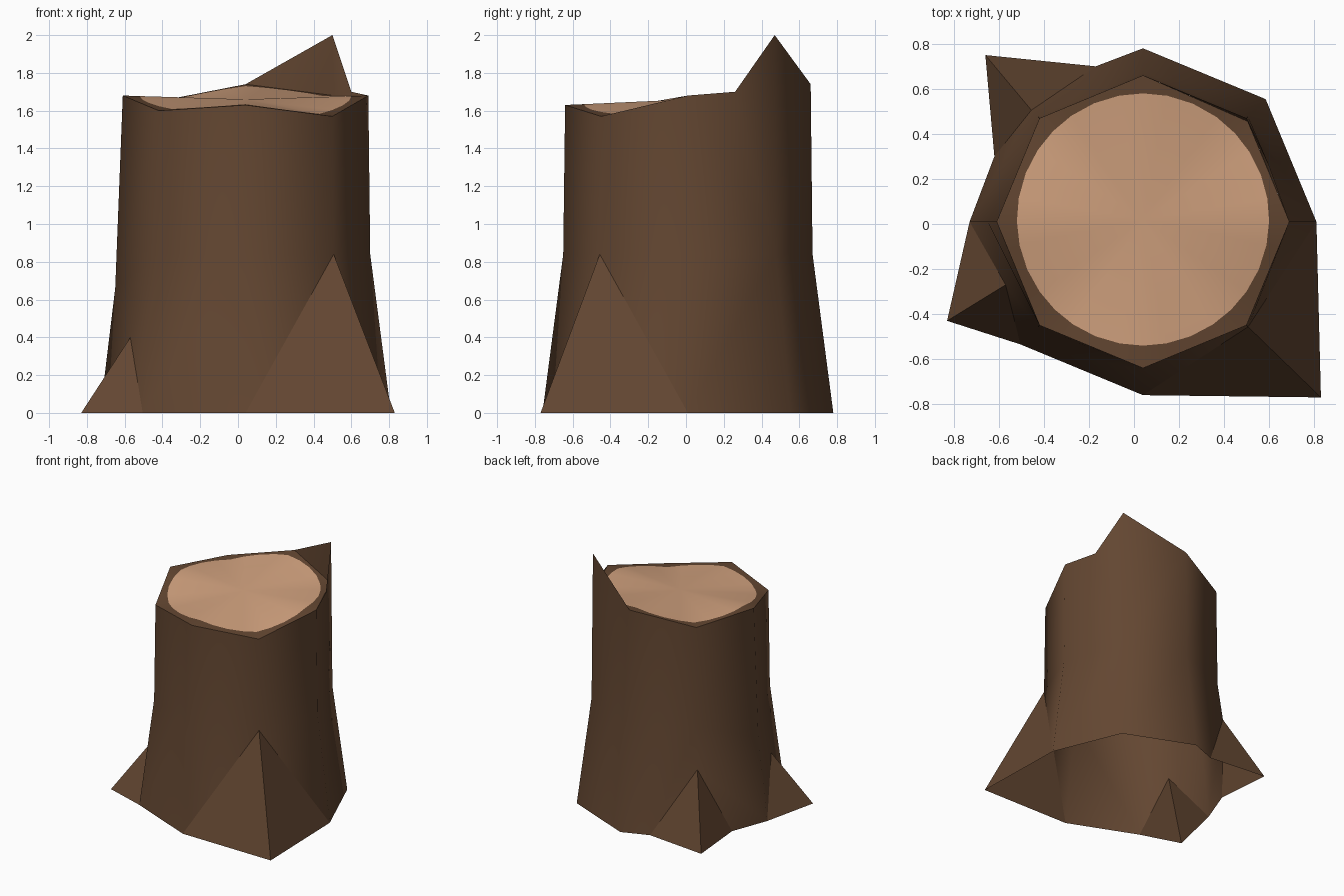
import bpy, math
from mathutils import Vector

if "Cube" in bpy.data.objects:
    bpy.data.objects.remove(bpy.data.objects["Cube"])

CX, CY = 0.04, 0.01          # trunk axis


def material(name, rgb):
    m = bpy.data.materials.new(name)
    m.diffuse_color = (*rgb, 1)
    m.use_nodes = True
    m.node_tree.nodes["Principled BSDF"].inputs["Base Color"].default_value = m.diffuse_color
    return m


bark = material("bark_brown", (0.125, 0.062, 0.031))
wood = material("cut_wood_tan", (0.64, 0.36, 0.21))


def build(name, faces, mats, wood_faces=()):
    """Make an object from faces given as point lists, sharing equal points."""
    index, verts, polys = {}, [], []
    for f in faces:
        ids = []
        for p in f:
            key = tuple(round(c, 4) for c in p)
            if key not in index:
                index[key] = len(verts)
                verts.append(key)
            ids.append(index[key])
        polys.append(ids)
    me = bpy.data.meshes.new(name)
    me.from_pydata(verts, [], polys)
    for m in mats:
        me.materials.append(m)
    for i in wood_faces:
        me.polygons[i].material_index = 1
    ob = bpy.data.objects.new(name, me)
    bpy.context.collection.objects.link(ob)
    bpy.ops.object.select_all(action='DESELECT')
    ob.select_set(True)
    bpy.context.view_layer.objects.active = ob
    bpy.ops.object.shade_smooth_by_angle(angle=math.radians(55))
    return ob


def ring(radius, heights):
    return [Vector((CX + radius * math.cos(i * math.pi / 4),
                    CY + radius * math.sin(i * math.pi / 4), z))
            for i, z in enumerate(heights)]


# Eight-sided trunk rings, starting at +x and running counter-clockwise
B = ring(0.77, [0] * 8)
M = ring(0.66, [.84] * 8)
M[4] = Vector((-0.65, CY, 0.66))
T = ring(0.65, [1.68, 2.0, 1.74, 1.65, 1.68, 1.60, 1.63, 1.57])
spike_foot = Vector((0.60, 0.26, 1.70))

# Points where the roots leave the trunk
apex_back = B[3].lerp(M[3], 0.63)
back_a, back_b = Vector((-0.17, 0.70, 0)), Vector((-0.62, 0.30, 0))
apex_left = Vector((-0.57, -0.27, 0.40))

# Bark wall: upper panels, then lower panels with openings for the roots
wall = [[M[i], M[(i + 1) % 8], T[(i + 1) % 8], T[i]] for i in range(1, 8)]
wall += [[M[0], M[1], T[1], spike_foot, T[0]]]
wall += [[B[i], B[i + 1], M[i + 1], M[i]] for i in (0, 1, 5)]
wall[-1:] = [[B[5], B[6], M[6], M[5]]]
wall += [
    [B[2], back_a, apex_back, M[3], M[2]],
    [back_b, B[4], M[4], M[3], apex_back],
    [B[4], apex_left, M[4]], [apex_left, M[5], M[4]], [apex_left, B[5], M[5]],
    [B[6], M[7], M[6]],
    [M[7], B[0], M[0]],
]
build("trunk_bark", wall, [bark])


# Hollow pointed roots: two triangles each
def root(name, left, tip, right, apex):
    tip = Vector(tip)
    build(name, [[left, tip, apex], [tip, right, apex]], [bark])


root("front_right_root", B[6], (0.83, -0.77, 0), B[0], M[7])
root("back_left_root", back_a, (-0.66, 0.75, 0), back_b, apex_back)
root("front_left_root", B[4], (-0.83, -0.43, 0), B[5], apex_left)

# Cut top: tan disc inside a bark rim, laid on a fan from the centre
P = [p.copy() for p in T]
P[1] = Vector((0.505, 0.455, 1.68))
C = Vector((CX, CY + 0.01, 1.66))
N = 4
outer = [P[i].lerp(P[(i + 1) % 8], j / N) for i in range(8) for j in range(N)]
inner = []
for e in outer:
    d = e - C
    inner.append(C + d * (0.56 / d.xy.length))
cap = []
for k in range(8 * N):
    n = (k + 1) % (8 * N)
    cap.append([C, inner[k], inner[n]])
    cap.append([inner[k], outer[k], outer[n], inner[n]])
build("cut_top", cap, [bark, wood], range(0, len(cap), 2))

# Inner side of the torn splinter
build("splinter_inner_face",
      [[T[2], P[1], T[1]], [P[1], spike_foot, T[1]], [P[1], T[0], spike_foot]], [bark])
